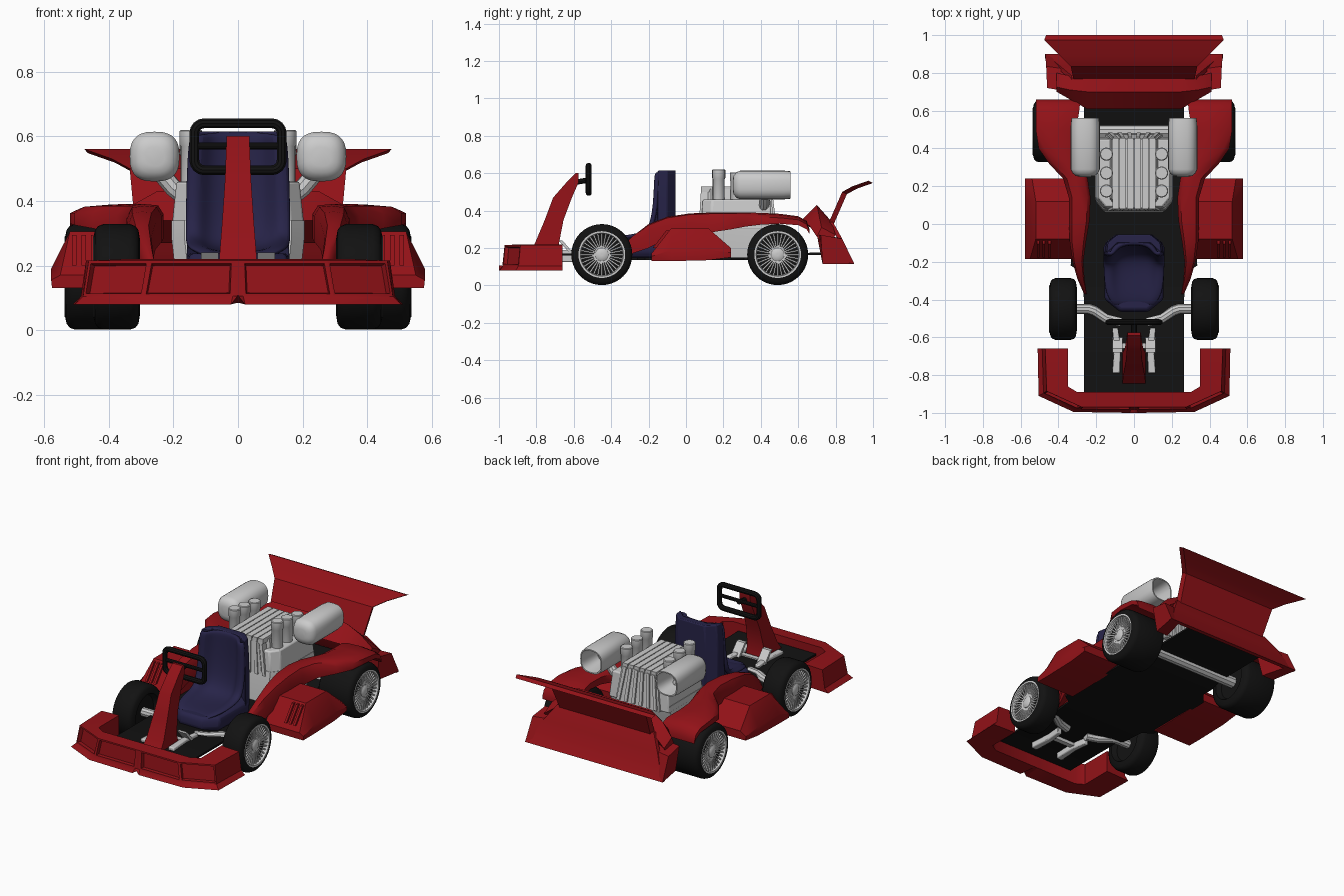
import bpy, bmesh
from math import sin, cos, pi, radians, copysign


def material(name, col):
    m = bpy.data.materials.new(name)
    m.diffuse_color = (*col, 1)
    return m


RED = material("red", (0.29, 0.006, 0.009))
NAVY = material("navy", (0.02, 0.017, 0.065))
BLACK = material("black", (0.006, 0.006, 0.006))


def finish(name, me, mat=None, mirror=False, bevel=0, angle=35):
    ob = bpy.data.objects.new(name, me)
    bpy.context.collection.objects.link(ob)
    if mat:
        me.materials.append(mat)
    me.shade_smooth()
    me.set_sharp_from_angle(angle=radians(angle))
    if bevel:
        b = ob.modifiers.new("bevel", 'BEVEL')
        b.width, b.segments, b.limit_method = bevel, 2, 'ANGLE'
    if mirror:
        ob.modifiers.new("mirror", 'MIRROR')
    return ob


def skin(bm, rings, caps=(True, True), wrap=False, closed=True):
    """Join successive rings of points with quads; returns the quads by ring."""
    vs = [[bm.verts.new(p) for p in r] for r in rings]
    n, m, out = len(vs[0]), len(vs), []
    for i in range(m if wrap else m - 1):
        a, b = vs[i], vs[(i + 1) % m]
        out.append([bm.faces.new((a[j], a[(j + 1) % n], b[(j + 1) % n], b[j]))
                    for j in range(n if closed else n - 1)])
    if closed and not wrap:
        for k, ring in ((0, vs[0]), (1, vs[-1])):
            if caps[k]:
                bm.faces.new(ring)
    return out


def loft(name, rings, mat=None, mirror=False, bevel=0, angle=35, **kw):
    bm = bmesh.new()
    skin(bm, rings, **kw)
    bmesh.ops.recalc_face_normals(bm, faces=bm.faces[:])
    me = bpy.data.meshes.new(name)
    bm.to_mesh(me)
    return finish(name, me, mat, mirror, bevel, angle)


def box(name, x, y, z, mat=None, mirror=False, bevel=0):
    return loft(name, [[(x[0], y[0], h), (x[1], y[0], h), (x[1], y[1], h), (x[0], y[1], h)] for h in z],
                mat, mirror, bevel)


def lathe(name, prof, axis, c, n=32, mat=None, mirror=True, power=1.0, **kw):
    """Turn (distance along axis, radius) points; power < 1 squares the section."""
    def pt(a, r, t):
        u, v = (r * copysign(abs(f) ** power, f) for f in (cos(t), sin(t)))
        d = {'x': (a, u, v), 'y': (u, a, v), 'z': (u, v, a)}[axis]
        return tuple(p + q for p, q in zip(c, d))
    return loft(name, [[pt(a, r, 2 * pi * i / n) for i in range(n)] for a, r in prof], mat, mirror, **kw)


def tube(name, pts, r, mat=None, mirror=False, cyclic=False):
    cu = bpy.data.curves.new(name, 'CURVE')
    cu.dimensions, cu.bevel_depth, cu.bevel_resolution, cu.use_fill_caps = '3D', r, 3, True
    s = cu.splines.new('POLY')
    s.points.add(len(pts) - 1)
    for p, q in zip(s.points, pts):
        p.co = (*q, 1)
    s.use_cyclic_u = cyclic
    tmp = bpy.data.objects.new("tmp", cu)
    me = bpy.data.meshes.new_from_object(tmp)
    bpy.data.objects.remove(tmp)
    return finish(name, me, mat, mirror)


# Wheels: tyre, rim, hub and radial wire spokes
def wheel(tag, x0, x1, y):
    R, w = 0.163, x1 - x0
    c = (x0, y, R + 0.002)
    lathe(tag + "_tyre", [(0.03, 0.02), (0.03, 0.1), (0, 0.115), (0.005, 0.145), (0.014, 0.157), (0.03, R),
                          (w - 0.03, R), (w - 0.014, 0.157), (w - 0.005, 0.145), (w, 0.123),
                          (w - 0.04, 0.117), (w - 0.04, 0.02)], 'x', c, 40, BLACK)
    lathe(tag + "_rim", [(w - 0.03, 0.121), (w + 0.002, 0.125), (w + 0.002, 0.115), (w - 0.03, 0.11)],
          'x', c, 40, wrap=True)
    lathe(tag + "_hub", [(w - 0.04, 0.035), (w - 0.012, 0.035), (w - 0.004, 0.022), (w - 0.004, 0.005)], 'x', c, 20)
    bm = bmesh.new()
    for i in range(32):
        t = 2 * pi * i / 32
        rings = []
        for r, a in ((0.025, w - 0.016), (0.117, w - 0.008)):
            rings.append([(x0 + a + da, y + r * cos(t) - s * sin(t), c[2] + r * sin(t) + s * cos(t))
                          for da, s in ((0, -.004), (0, .004), (-.008, .004), (-.008, -.004))])
        skin(bm, rings)
    bmesh.ops.recalc_face_normals(bm, faces=bm.faces[:])
    me = bpy.data.meshes.new(tag + "_spokes")
    bm.to_mesh(me)
    finish(tag + "_spokes", me, None, True)


wheel("front", 0.303, 0.447, -0.45)
wheel("rear", 0.305, 0.535, 0.49)

# Floor pan, dipping under the seat and engine, and wider between the wheels
loft("floor", [[(-w, y, z), (w, y, z), (w, y, z + 0.012), (-w, y, z + 0.012)] for y, w, z in (
    (-0.9, 0.265, 0.16), (-0.47, 0.265, 0.16), (-0.4, 0.265, 0.137), (-0.26, 0.275, 0.137), (-0.22, 0.335, 0.137),
    (0.24, 0.325, 0.137), (0.31, 0.265, 0.137), (0.4, 0.265, 0.137), (0.46, 0.265, 0.16), (0.82, 0.265, 0.165))],
     BLACK)

# Axle, front arms and pedals
tube("rear_axle", [(-0.36, 0.49, 0.166), (0.36, 0.49, 0.166)], 0.035)
tube("front_arm", [(0.36, -0.45, 0.166), (0.24, -0.45, 0.166), (0.21, -0.46, 0.166), (0.15, -0.5, 0.16),
                   (0.07, -0.52, 0.155)], 0.027, mirror=True)
loft("pedal_rail", [[(x, y, z) for x, z in ((a, 0.125), (b, 0.125), (b, 0.19), (a, 0.19))]
                    for y, a, b in ((-0.79, 0.075, 0.115), (-0.65, 0.07, 0.105), (-0.55, 0.085, 0.115))],
     mirror=True, bevel=0.006)
loft("pedal", [[(x, -0.62, 0.17), (x, -0.6, 0.17), (x, -0.66, 0.24), (x, -0.68, 0.24)] for x in (0.06, 0.115)],
     mirror=True)
box("pedal_crossbar", (-0.08, 0.08), (-0.66, -0.63), (0.14, 0.18))

# Front bumper: half of a U with recessed panels
bm = bmesh.new()
stations = [((0, -1), (0, -0.97), (0, -0.89), 0.107), ((0.022, -1), (0.012, -0.97), (0.022, -0.89), 0.08),
            ((0.32, -0.995), (0.275, -0.97), (0.3, -0.89), 0.08),
            ((0.505, -0.91), (0.462, -0.885), (0.35, -0.86), 0.08),
            ((0.51, -0.66), (0.47, -0.66), (0.35, -0.66), 0.08)]
rings = []
for ob, ot, i, zb in stations:
    om = [b + (t - b) * 0.6 for b, t in zip(ob, ot)]
    rings.append([(*ob, zb), (*om, 0.105), (*ot, 0.215), (*i, 0.22), (*i, 0.085)])
quads = skin(bm, rings, caps=(False, True))
bmesh.ops.recalc_face_normals(bm, faces=bm.faces[:])
panels = [quads[1][1], quads[2][1]]
bmesh.ops.inset_individual(bm, faces=panels, thickness=0.012)
bmesh.ops.inset_individual(bm, faces=panels, thickness=0.006, depth=-0.02)
me = bpy.data.meshes.new("front_bumper")
bm.to_mesh(me)
finish("front_bumper", me, RED, True)

# Steering column and wheel
loft("steering_column", [[(s * w, y, z) for s, y in ((-1, ya), (1, ya), (1, yb), (-1, yb))]
                         for ya, yb, z, w in ((-0.85, -0.67, 0.165, 0.062), (-0.81, -0.68, 0.22, 0.058),
                                              (-0.755, -0.655, 0.35, 0.048), (-0.71, -0.61, 0.47, 0.04),
                                              (-0.64, -0.575, 0.55, 0.037), (-0.59, -0.575, 0.6, 0.035))], RED)
corners = [(cx + 0.03 * cos(t), -0.52, cz + 0.03 * sin(t))
           for cx, cz, q in ((0.105, 0.61, 0), (-0.105, 0.61, 1), (-0.105, 0.525, 2), (0.105, 0.525, 3))
           for t in [(q + k / 4) * pi / 2 for k in range(5)]]
tube("steering_wheel", corners, 0.016, BLACK, cyclic=True)
tube("steering_spoke", [(-0.13, -0.52, 0.57), (0.13, -0.52, 0.57)], 0.011, BLACK)
tube("steering_shaft", [(0, -0.6, 0.55), (0, -0.515, 0.565)], 0.015, BLACK)

# Seat: cushion base plus a bucket shell with bolsters and a solid back
hexa = [(-0.075, -0.465), (0.075, -0.465), (0.155, -0.4), (0.162, -0.12), (0.1, -0.06), (-0.1, -0.06),
        (-0.162, -0.12), (-0.155, -0.4)]
loft("seat_base", [[(x * s, -0.26 + (y + 0.26) * s, z) for x, y in hexa]
                   for s, z in ((0.9, 0.15), (1, 0.175), (1, 0.215), (0.94, 0.238))], NAVY, bevel=0.01)
cols = [(-1, 0.75), (-0.98, 1), (-0.82, 1), (-0.62, 0.2), (0, 0), (0.62, 0.2), (0.82, 1), (0.98, 1), (1, 0.75)]
prof = [(-0.435, 0.22, 0.09, 0, 0.005), (-0.37, 0.23, 0.145, 0, 0.02), (-0.22, 0.228, 0.15, -0.02, 0.04),
        (-0.13, 0.27, 0.152, -0.06, 0.03), (-0.1, 0.42, 0.15, -0.065, 0), (-0.095, 0.57, 0.145, -0.065, 0),
        (-0.095, 0.615, 0.135, -0.06, -0.01)]
seat = loft("seat_shell", [[(u * w, y + b * dy, z + b * dz) for u, b in cols] for y, z, w, dy, dz in prof],
            NAVY, closed=False, angle=60)
sol = seat.modifiers.new("thickness", 'SOLIDIFY')
sol.thickness, sol.offset = 0.03, 0
sub = seat.modifiers.new("smooth", 'SUBSURF')
sub.levels = sub.render_levels = 2
loft("seat_back", [[(-x, -0.155, z), (-x * 0.95, -0.1, z), (-x * 0.6, -0.055, z), (x * 0.6, -0.055, z),
                    (x * 0.95, -0.1, z), (x, -0.155, z), (x * 0.6, -0.1, z), (-x * 0.6, -0.1, z)]
                   for x, z in ((0.16, 0.2), (0.155, 0.5), (0.145, 0.615))], NAVY, bevel=0.006)

# Engine: crankcase, finned centre, cylinder banks, intake stacks
def block(name, levels, **kw):
    return loft(name, [[(-x, y0 + 0.05, z), (-x + 0.04, y0, z), (x - 0.04, y0, z), (x, y0 + 0.05, z), (x, y1, z),
                        (-x, y1, z)] for x, y0, y1, z in levels], **kw)


block("crankcase", [(0.19, 0.06, 0.4, 0.145), (0.205, 0.07, 0.44, 0.28), (0.205, 0.08, 0.45, 0.34)])
block("engine_banks", [(0.207, 0.08, 0.46, 0.3), (0.19, 0.09, 0.45, 0.46)], bevel=0.008)
block("engine_centre", [(0.15, 0.075, 0.475, 0.3), (0.12, 0.085, 0.45, 0.515)])
for i in range(6):
    x = -0.0975 + i * 0.039
    box(f"engine_fin_{i}", (x - 0.017, x + 0.017), (0.08, 0.455), (0.5, 0.53))
    for end, ya, yb, yc in (("rear", 0.44, 0.485, 0.46), ("front", 0.12, 0.068, 0.08)):
        loft(f"engine_{end}_rib_{i}", [[(x * k - 0.01, ya, z), (x * k + 0.01, ya, z), (x * k + 0.01, y, z),
                                        (x * k - 0.01, y, z)] for k, y, z in ((1.3, yb, 0.31), (1, yc, 0.51))])
for i, (y, top) in enumerate(((0.175, 0.62), (0.27, 0.605), (0.37, 0.59))):
    lathe(f"intake_stack_{i}", [(0.4, 0.032), (top - 0.05, 0.032), (top - 0.045, 0.035), (top - 0.004, 0.035),
                                (top, 0.031)], 'z', (0.146, y, 0), 16)

# Mufflers with open rear ends
lathe("muffler", [(0.25, 0.03), (0.255, 0.05), (0.268, 0.067), (0.29, 0.077), (0.52, 0.077), (0.56, 0.073),
                  (0.56, 0.066), (0.42, 0.055)], 'y', (0.258, 0, 0.537), 28, power=0.75)
tube("exhaust_pipe", [(0.15, 0.41, 0.4), (0.2, 0.42, 0.44), (0.25, 0.42, 0.5)], 0.028, mirror=True)

# Side fairing flowing into the rear fender: y, inner x, outer x, bottom, top
fair = [(-0.37, 0.25, 0.265, 0.16, 0.18), (-0.29, 0.262, 0.3, 0.17, 0.26), (-0.2, 0.268, 0.325, 0.2, 0.328),
        (-0.1, 0.255, 0.34, 0.25, 0.367), (0.02, 0.235, 0.345, 0.275, 0.385), (0.14, 0.23, 0.345, 0.285, 0.39),
        (0.24, 0.245, 0.375, 0.3, 0.39), (0.32, 0.275, 0.45, 0.315, 0.39), (0.4, 0.3, 0.505, 0.325, 0.388),
        (0.5, 0.305, 0.52, 0.33, 0.383), (0.6, 0.29, 0.52, 0.322, 0.37), (0.645, 0.285, 0.52, 0.3, 0.345),
        (0.66, 0.285, 0.52, 0.275, 0.3)]
loft("rear_fender", [[(a, y, zb), (a, y, zt - (zt - zb) * 0.3), (a + (b - a) * 0.15, y, zt - 0.004),
                      (a + (b - a) * 0.5, y, zt), (a + (b - a) * 0.85, y, zt - 0.006),
                      (b, y, zt - (zt - zb) * 0.4), (b, y, zb)] for y, a, b, zb, zt in fair], RED, True, angle=50)

# Side pods with slatted front faces
loft("side_pod", [[(0.31, y, zb), (0.315, y, zt), (xt, y, zt), (0.578, y, zm), (0.575, y, zb)]
                  for y, zb, zm, zt, xt in ((-0.185, 0.13, 0.155, 0.17, 0.55), (-0.08, 0.13, 0.19, 0.305, 0.52),
                                            (0.12, 0.135, 0.19, 0.305, 0.52), (0.24, 0.15, 0.175, 0.2, 0.54))],
     RED, True)
for i, x in enumerate((0.44, 0.47, 0.5)):
    loft(f"pod_slat_{i}", [[(x, y, z), (x + 0.014, y, z), (x + 0.014, y + 0.03, z), (x, y + 0.03, z)]
                           for y, z in ((-0.178, 0.2), (-0.105, 0.295))], RED, True)

# Rear body: hump, sloping back panel and cheeks
loft("rear_hump", [[(x, y, z) for y, z in p] for x, p in (
    (0, ((0.61, 0.34), (0.7, 0.43), (0.78, 0.34), (0.74, 0.27))),
    (0.25, ((0.61, 0.34), (0.7, 0.43), (0.78, 0.34), (0.74, 0.27))),
    (0.34, ((0.66, 0.32), (0.71, 0.38), (0.785, 0.32), (0.74, 0.24))),
    (0.41, ((0.7, 0.26), (0.725, 0.31), (0.8, 0.27), (0.75, 0.2))))], RED, True, caps=(False, True))
loft("rear_panel", [[(-w, y, z), (w, y, z), (w, y - 0.025, z), (-w, y - 0.025, z)] for w, y, z in (
    (0.33, 0.785, 0.34), (0.39, 0.835, 0.25), (0.445, 0.88, 0.14), (0.47, 0.9, 0.115))], RED)
loft("rear_cheek", [[(0.36, 0.73, 0.115), (0.44, 0.73, 0.115), (0.47, 0.9, 0.115), (0.4, 0.88, 0.115)],
                    [(0.34, 0.7, 0.27), (0.46, 0.72, 0.27), (0.465, 0.835, 0.25), (0.36, 0.82, 0.255)]], RED, True)

# Rear wing
loft("rear_wing", [[(-w, y, z), (w, y, z), (w - 0.01, y + 0.025, z - 0.012), (-w + 0.01, y + 0.025, z - 0.012)]
                   for w, y, z in ((0.32, 0.765, 0.34), (0.335, 0.835, 0.5), (0.39, 0.89, 0.53),
                                   (0.475, 0.975, 0.56))], RED)
